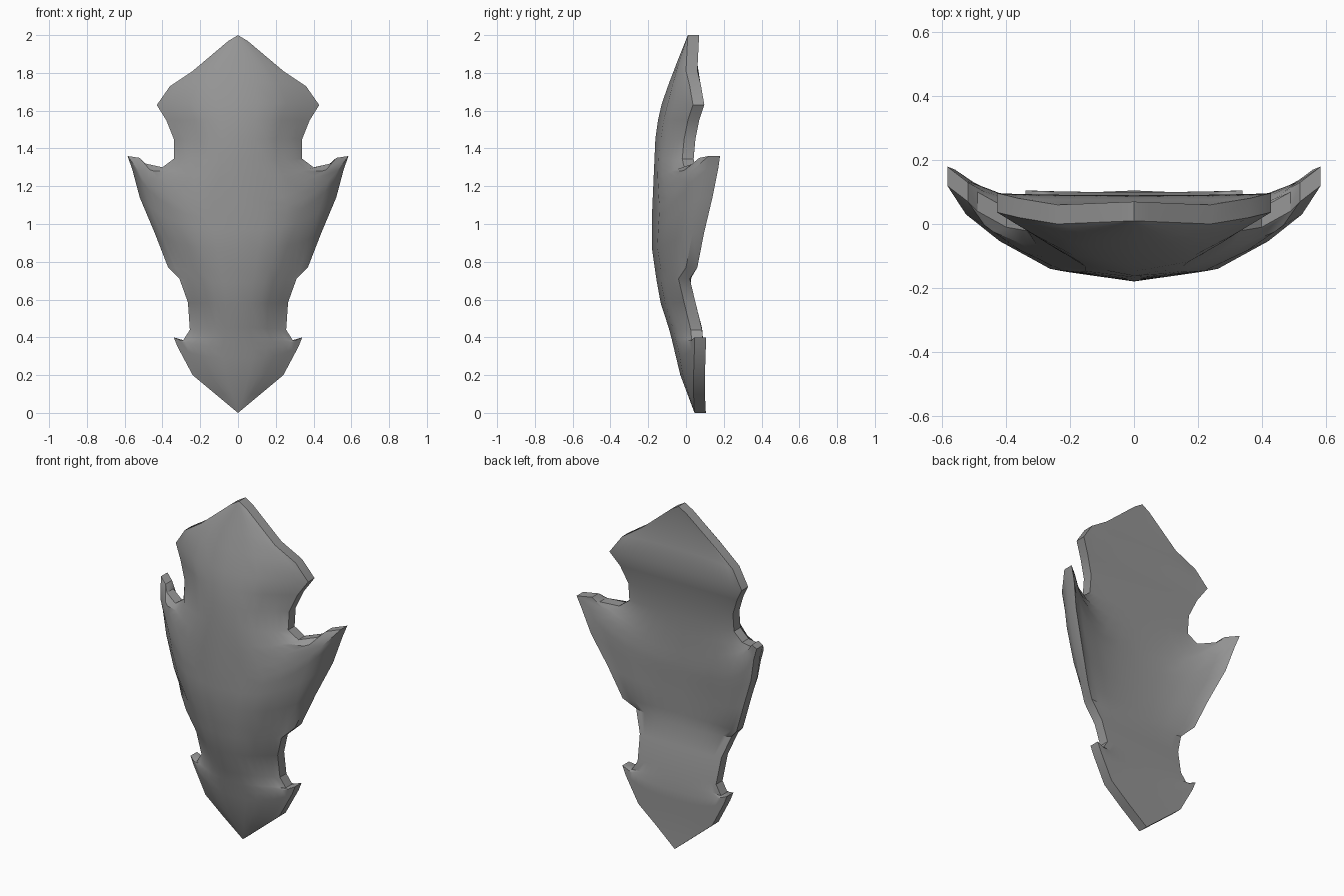
import bpy, bmesh

# Rim points of one half, tip to tip:
# (x, z, front y at rim, z where its row meets the centre line, back y at centre)
RIM = [
    (0.00, 2.00, 0.01, 2.00, 0.07), (0.05, 1.97, 0.008, 1.975, 0.068),
    (0.24, 1.81, 0.00, 1.85, 0.06), (0.36, 1.73, 0.02, 1.75, 0.075),
    (0.43, 1.63, 0.037, 1.64, 0.09), (0.38, 1.55, 0.01, 1.55, 0.07),
    (0.34, 1.45, -0.01, 1.45, 0.05), (0.34, 1.345, -0.02, 1.34, 0.04),
    (0.40, 1.30, -0.01, 1.25, 0.037), (0.49, 1.32, 0.04, 1.17, 0.035),
    (0.52, 1.35, 0.07, 1.12, 0.034), (0.585, 1.36, 0.12, 1.07, 0.033),
    (0.56, 1.29, 0.11, 1.02, 0.032), (0.52, 1.14, 0.08, 0.97, 0.03),
    (0.44, 0.95, 0.035, 0.87, 0.027), (0.37, 0.77, 0.00, 0.76, 0.025),
    (0.31, 0.71, -0.04, 0.69, 0.025), (0.265, 0.585, -0.01, 0.58, 0.05),
    (0.255, 0.44, 0.025, 0.45, 0.085), (0.29, 0.385, 0.03, 0.39, 0.09),
    (0.34, 0.40, 0.045, 0.34, 0.10), (0.32, 0.35, 0.045, 0.29, 0.10),
    (0.24, 0.20, 0.04, 0.20, 0.10), (0.12, 0.10, 0.04, 0.10, 0.10),
    (0.00, 0.00, 0.045, 0.00, 0.105),
]
# Bulging centre line of the front (z, y)
SPINE = [(0, 0.045), (0.2, -0.03), (0.43, -0.085), (0.6, -0.14), (0.86, -0.18),
         (1.05, -0.18), (1.5, -0.16), (1.65, -0.125), (1.8, -0.07), (2.0, 0.01)]
# Cross sections: (fraction of half width, fraction of depth)
WING = [(0, 0), (0.45, 0.13), (0.72, 0.42), (0.9, 0.70), (1, 1)]
BODY = [(0, 0), (0.45, 0.19), (0.72, 0.56), (0.9, 0.84), (1, 1)]
STEPS = (0, 0.25, 0.45, 0.6, 0.72, 0.82, 0.9, 1)
THICK = 0.06


def interp(table, v):
    for (a0, b0), (a1, b1) in zip(table, table[1:]):
        if v <= a1:
            return b0 + (b1 - b0) * (v - a0) / (a1 - a0)
    return table[-1][1]


def row_points(rim, back):
    """One cross row, from the left rim over the centre to the right rim."""
    x, z, y, zc, back_y = rim
    y0, y1 = (back_y, y + THICK) if back else (interp(SPINE, zc), y)
    section = WING if back or 0.8 < z < 1.4 else BODY
    pts = []
    for t in [-s for s in STEPS[:0:-1]] + list(STEPS):
        a = abs(t)
        pts.append((x * t, y0 + (y1 - y0) * interp(section, a),
                    zc + (z - zc) * a ** 3))
    return pts


bm = bmesh.new()
front = [[bm.verts.new(p) for p in row_points(r, False)] for r in RIM]
back = [[bm.verts.new(p) for p in row_points(r, True)] for r in RIM]

# Front and back skins, joined by the rim strip
for i in range(len(RIM) - 1):
    for skin in (front, back):
        for j in range(len(skin[i]) - 1):
            bm.faces.new((skin[i][j], skin[i][j + 1],
                          skin[i + 1][j + 1], skin[i + 1][j]))
    for j in (0, -1):
        bm.faces.new((front[i][j], back[i][j], back[i + 1][j], front[i + 1][j]))

bmesh.ops.remove_doubles(bm, verts=bm.verts, dist=0.0005)
bmesh.ops.recalc_face_normals(bm, faces=bm.faces)
mesh = bpy.data.meshes.new("armour_plate")
bm.to_mesh(mesh)
bm.free()

plate = bpy.data.objects.new("armour_plate", mesh)
bpy.context.collection.objects.link(plate)
grey = bpy.data.materials.new("mid_grey")
grey.diffuse_color = (0.30, 0.30, 0.30, 1)
mesh.materials.append(grey)

# Smooth skins with crisp rim edges
bpy.context.view_layer.objects.active = plate
plate.select_set(True)
bpy.ops.object.shade_smooth_by_angle(angle=0.56)
